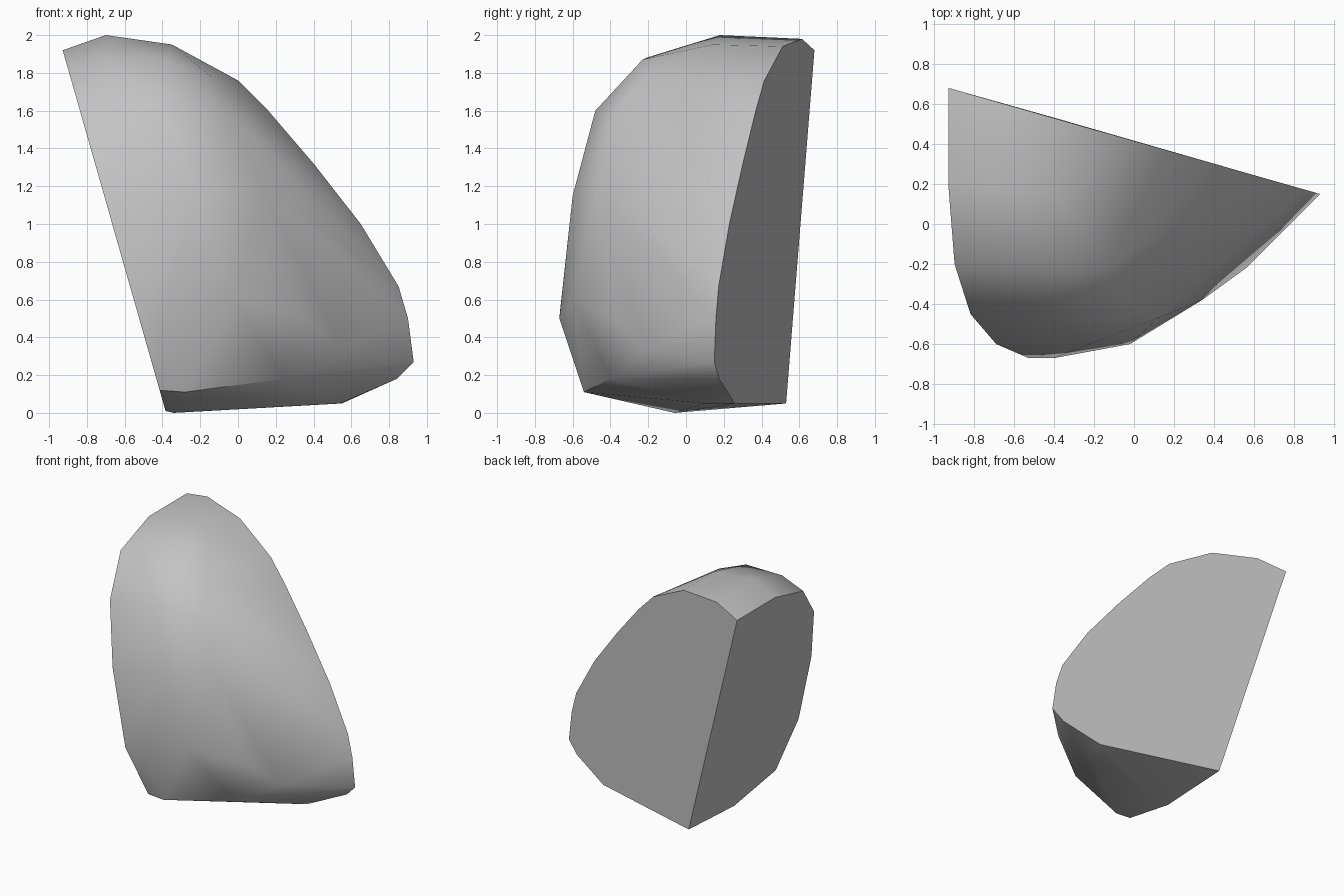
import bpy
import bmesh
import math

# Remove the default object
default_object = bpy.data.objects.get("Cube")
if default_object:
    bpy.data.objects.remove(default_object, do_unlink=True)

# One grey stone colour
stone = bpy.data.materials.new("stone grey")
stone.use_nodes = True
colour = (0.55, 0.55, 0.55, 1)
stone.diffuse_color = colour
stone.node_tree.nodes["Principled BSDF"].inputs["Base Color"].default_value = colour


# The rock has two flat cut sides: an upright back and a leaning left side
def on_back_cut(x, z):
    return (x, 0.415 - 0.285 * x, z)


def on_side_cut(y, z):
    return (-0.395 - 0.285 * (z - 0.05), y, z)


back_outline = [(-.7, 1.98), (-.34, 1.94), (0, 1.76), (.16, 1.6), (.4, 1.32),
                (.52, 1.15), (.65, 1), (.85, .67), (.9, .5), (.93, .27),
                (.84, .18), (.55, .05)]
side_outline = [(.2, 1.92), (-.2, 1.81), (-.45, 1.53), (-.6, 1.08),
                (-.67, .51), (-.54, .12), (-.06, .01)]
shared_corners = [(.68, 1.92), (.53, .05)]

# Weathered surface: crown, shoulder, belly and undercut base
crown = [(-.7, .18, 2), (-.35, .14, 1.95)]
shoulder = [(-.7, -.21, 1.88), (-.37, -.23, 1.87), (-.14, -.22, 1.78),
            (-.04, -.39, 1.57), (-.4, -.48, 1.6)]
belly = [(.12, -.47, 1.2), (-.22, -.6, 1.15), (-.02, -.6, .6),
         (-.4, -.67, .5), (.34, -.38, .5), (.82, .13, .67)]
base = [(-.28, -.54, .11), (.24, -.4, .18), (.56, -.22, .33),
        (.54, .1, .05), (-.34, -.06, 0)]

points = [on_back_cut(*p) for p in back_outline]
points += [on_side_cut(*p) for p in side_outline + shared_corners]
points += crown + shoulder + belly + base

# Wrap the outline points in one closed rock surface
bm = bmesh.new()
for point in points:
    bm.verts.new(point)
hull = bmesh.ops.convex_hull(bm, input=bm.verts)
loose = [v for v in bm.verts if not v.link_faces]
bmesh.ops.delete(bm, geom=loose, context="VERTS")
bmesh.ops.dissolve_limit(bm, angle_limit=math.radians(1),
                         verts=bm.verts, edges=bm.edges)
bmesh.ops.recalc_face_normals(bm, faces=bm.faces)

mesh = bpy.data.meshes.new("rock")
bm.to_mesh(mesh)
bm.free()
mesh.materials.append(stone)
rock = bpy.data.objects.new("rock", mesh)
bpy.context.collection.objects.link(rock)

# Soft weathered faces with crisp cut edges
bpy.ops.object.select_all(action="DESELECT")
rock.select_set(True)
bpy.context.view_layer.objects.active = rock
bpy.ops.object.shade_smooth_by_angle(angle=math.radians(35))
